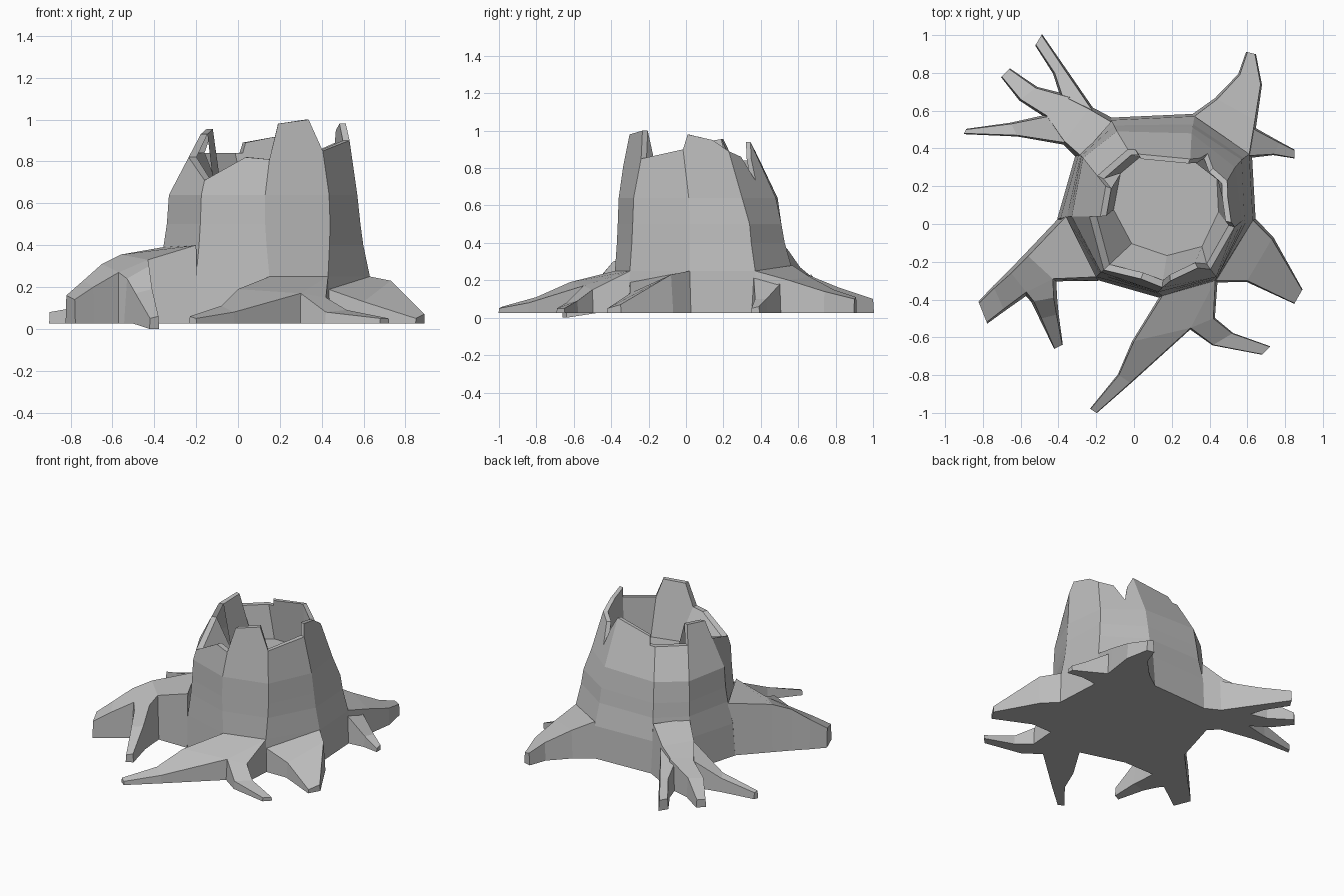
import bpy
import bmesh
from mathutils import Vector

default_cube = bpy.data.objects.get("Cube")
if default_cube:
    bpy.data.objects.remove(default_cube, do_unlink=True)

GROUND = 0.025

# One plain grey for the whole stump
grey = bpy.data.materials.new("weathered_grey")
grey.use_nodes = True
colour = (0.5, 0.5, 0.5, 1)
grey.diffuse_color = colour
grey.node_tree.nodes["Principled BSDF"].inputs["Base Color"].default_value = colour


def finish(name, bm):
    """Weld, orient and turn a bmesh into a flat shaded object."""
    bmesh.ops.remove_doubles(bm, verts=bm.verts, dist=0.0005)
    bmesh.ops.recalc_face_normals(bm, faces=bm.faces)
    mesh = bpy.data.meshes.new(name)
    bm.to_mesh(mesh)
    bm.free()
    mesh.materials.append(grey)
    obj = bpy.data.objects.new(name, mesh)
    bpy.context.collection.objects.link(obj)
    return obj


def add_face(bm, points):
    return bm.faces.new([bm.verts.new(p) for p in points])


def at_height(points, z):
    return [Vector((p[0], p[1], z)) for p in points]


def scaled(points, factor, centre):
    c = Vector(centre)
    return [c + (Vector(p) - c) * factor for p in points]


def blend(first, second, t):
    return [Vector(a).lerp(Vector(b), t) for a, b in zip(first, second)]


# Trunk corners, counterclockwise from the right-hand side
low = [(-.39, .03), (-.2, -.28), (.15, -.38), (.43, -.3), (.63, .02),
       (.61, .37), (.32, .57), (-.12, .55), (-.29, .38)]
mid = [(-.34, .04), (-.18, -.26), (.13, -.365), (.44, -.285), (.585, .02),
       (.57, .34), (.31, .51), (-.1, .51), (-.28, .36)]
shoulder = [(-.33, .04), (-.175, -.255), (.13, -.36), (.435, -.28), (.57, .015),
            (.535, .3), (.305, .48), (-.09, .49), (-.27, .35)]
top = [(-.22, .04), (-.13, -.22), (.155, -.33), (.405, -.24), (.54, -.01),
       (.5, .24), (.3, .385), (-.03, .39), (-.19, .25)]
SHOULDER, BRIM, FLOOR = .64, .85, .61

# Broken rim: (fraction along the wall, height) for each wall
rim = [
    [(0, .82), (1, .71)],
    [(0, .71), (.6, .82), (1, .81)],
    [(0, .81), (.1, .98), (.78, 1.0), (1, .85)],
    [(0, .85), (1, .9)],
    [(0, .9), (.15, .98), (.7, .95), (1, .89)],
    [(0, .89), (.4, .86), (.6, .73), (.75, .85), (1, .94)],
    [(0, .94), (.87, .89), (.88, .84), (1, .84)],
    [(0, .84), (1, .84)],
    [(0, .955), (1, .93)],
]


def build_trunk():
    bm = bmesh.new()
    count = len(mid)
    rings = [at_height(scaled(low, 1.03, (.15, .12)), GROUND),
             at_height(low, .25),
             at_height(blend(low, mid, .7), .4),
             at_height(mid, .5),
             at_height(shoulder, SHOULDER)]
    floor = at_height(scaled(mid, .6, (.24, .13)), FLOOR)
    brim = at_height(top, BRIM)

    # Outer wall bands
    for lower, upper in zip(rings, rings[1:]):
        for i in range(count):
            j = (i + 1) % count
            add_face(bm, [lower[i], lower[j], upper[j], upper[i]])

    # Jagged crown: outer wall, and an inner wall running down to the floor
    outer_line, inner_line = [], []
    for i, profile in enumerate(rim):
        j = (i + 1) % count
        base = rings[-1]
        outer = []
        for t, z in profile:
            foot = base[i].lerp(base[j], t)
            head = brim[i].lerp(brim[j], t)
            outer.append(foot.lerp(head, (z - SHOULDER) / (BRIM - SHOULDER)))
        inner = [scaled([p], .91, (.18, .08, p.z))[0] for p in outer]
        add_face(bm, [base[i], base[j]] + outer[::-1])
        add_face(bm, [floor[i], floor[j]] + inner[::-1])
        outer_line += outer
        inner_line += inner

    # Thickness of the broken edge, including its steps
    for i in range(len(outer_line)):
        j = (i + 1) % len(outer_line)
        if (outer_line[i] - outer_line[j]).length > .001:
            add_face(bm, [outer_line[i], outer_line[j], inner_line[j], inner_line[i]])

    add_face(bm, floor)
    add_face(bm, rings[0][::-1])
    return finish("hollow_trunk", bm)


def build_root(name, *sections, tip_ground=GROUND):
    """Loft a root from pairs of upper edge points down to the ground."""
    bm = bmesh.new()
    loops = []
    for a, b in sections:
        a, b = Vector(a), Vector(b)
        side = (a - b).to_2d().normalized()
        foot_a = (a.to_2d() + side * a.z * .06).to_3d()
        foot_b = (b.to_2d() - side * b.z * .06).to_3d()
        foot_a.z = foot_b.z = GROUND
        loops.append([foot_a, a, b, foot_b])
    for foot in (loops[-1][0], loops[-1][3]):
        foot.z = tip_ground
    for one, two in zip(loops, loops[1:]):
        for k in range(4):
            m = (k + 1) % 4
            add_face(bm, [one[k], one[m], two[m], two[k]])
    add_face(bm, loops[0])
    add_face(bm, loops[-1][::-1])
    return finish(name, bm)


build_trunk()

# Front left root
build_root("front_left_root",
           ((.5, .06, .25), (.35, -.2, .25)),
           ((.63, .02, .25), (.43, -.3, .19)),
           ((.73, -.08, .23), (.6, -.3, .13)),
           ((.89, -.35, .07), (.85, -.42, .05)))

# Front root and its fork
build_root("front_root",
           ((.43, -.3, .25), (.15, -.38, .25)),
           ((.3, -.55, .17), (0, -.62, .19)),
           ((-.02, -.84, .08), (-.08, -.8, .11)),
           ((-.2, -1, .05), (-.23, -.98, .06)))
build_root("front_root_fork",
           ((.43, -.3, .25), (.26, -.4, .22)),
           ((.42, -.5, .15), (.3, -.55, .17)),
           ((.52, -.58, .09), (.42, -.64, .08)),
           ((.72, -.65, .05), (.68, -.69, .05)))

# Front right root and its fork
build_root("front_right_root",
           ((-.2, -.28, .4), (-.36, .04, .39)),
           ((-.43, -.29, .33), (-.56, -.17, .355)),
           ((-.57, -.36, .27), (-.65, -.26, .31)),
           ((-.69, -.45, .2), (-.74, -.34, .23)),
           ((-.78, -.52, .14), (-.82, -.42, .16)))
build_root("front_right_root_fork",
           ((-.43, -.29, .33), (-.57, -.36, .27)),
           ((-.425, -.39, .3), (-.53, -.41, .24)),
           ((-.41, -.48, .19), (-.49, -.5, .17)),
           ((-.38, -.64, .06), (-.42, -.66, .05)), tip_ground=0)

# Back right root: knuckle and three fingers
build_root("back_right_root",
           ((-.28, .36, .38), (-.12, .54, .37)),
           ((-.37, .44, .28), (-.24, .61, .27)),
           ((-.46, .57, .21), (-.36, .67, .22)))
build_root("back_right_outer_finger",
           ((-.36, .43, .27), (-.45, .57, .21)),
           ((-.62, .47, .13), (-.65, .53, .12)),
           ((-.9, .48, .08), (-.89, .5, .07)))
build_root("back_right_middle_finger",
           ((-.44, .56, .22), (-.34, .67, .23)),
           ((-.6, .66, .16), (-.52, .72, .16)),
           ((-.7, .78, .08), (-.66, .82, .08)))
build_root("back_right_inner_finger",
           ((-.36, .62, .22), (-.22, .6, .25)),
           ((-.42, .8, .16), (-.37, .82, .16)),
           ((-.52, .95, .1), (-.49, 1, .1)))

# Back left root and its fork
build_root("back_left_root",
           ((.32, .57, .28), (.61, .37, .25)),
           ((.44, .66, .22), (.64, .55, .2)),
           ((.56, .79, .15), (.67, .74, .14)),
           ((.6, .91, .11), (.64, .9, .1)))
build_root("back_left_root_fork",
           ((.6, .52, .2), (.58, .36, .24)),
           ((.77, .43, .1), (.74, .37, .1)),
           ((.85, .39, .06), (.85, .35, .05)))
